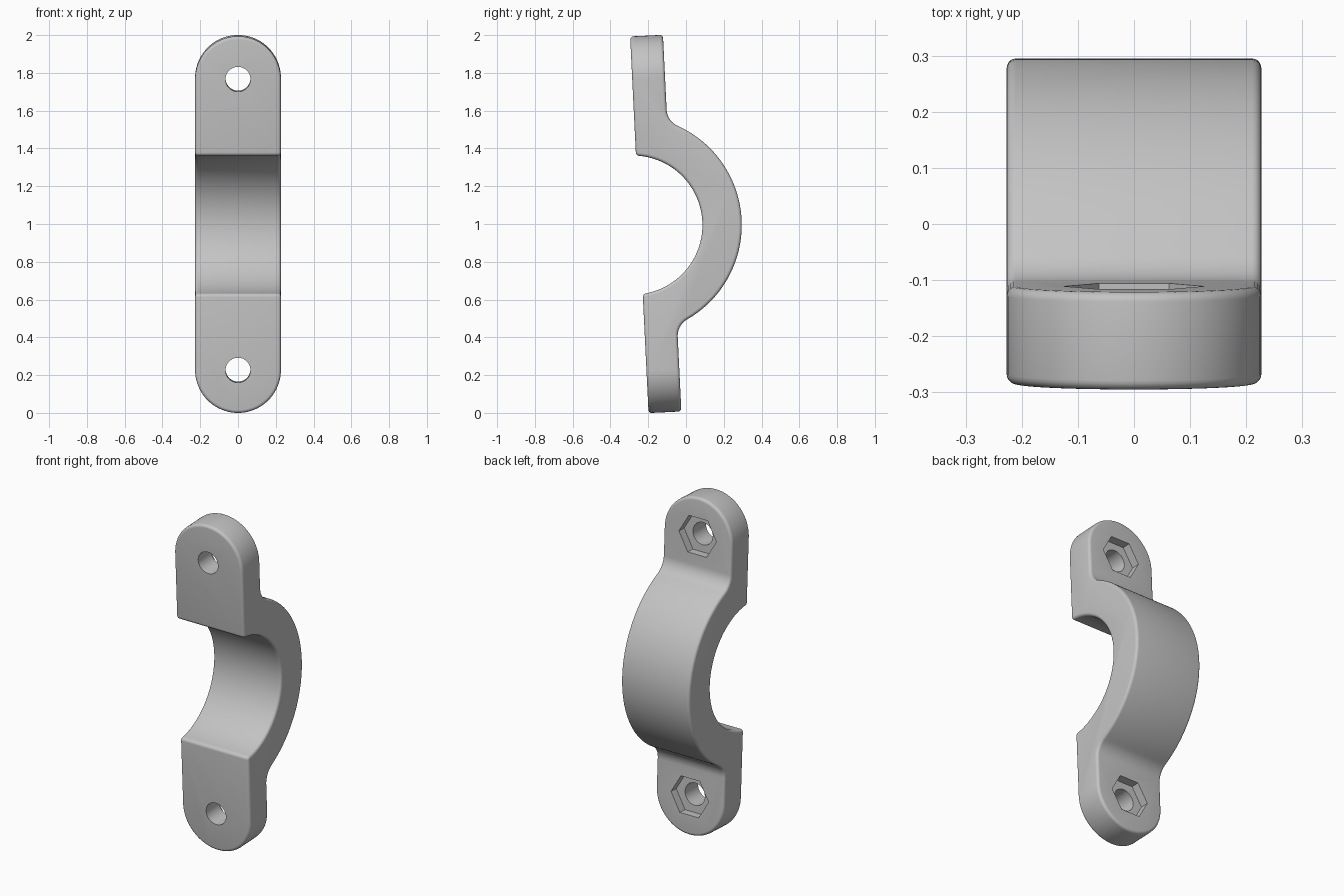
import bpy, bmesh
from math import sin, cos, pi, sqrt, atan2, asin, radians
from mathutils import Matrix, Vector

if "Cube" in bpy.data.objects:
    bpy.data.objects.remove(bpy.data.objects["Cube"], do_unlink=True)

# Main dimensions, measured from the axis of the clamped pipe
FACE, BACK = 0.034, 0.208       # front and back planes of the ears
INNER, OUTER = 0.368, 0.576     # band radii
LENGTH, WIDTH = 0.998, 0.227    # half sizes
FILLET, EDGE = 0.10, 0.028
HOLE_Z = LENGTH - WIDTH

grey = bpy.data.materials.new("light grey")
grey.use_nodes = True
colour = (0.55, 0.55, 0.55, 1)
grey.diffuse_color = colour
grey.node_tree.nodes["Principled BSDF"].inputs["Base Color"].default_value = colour


def arc(cx, cy, r, start, end, n):
    """Points along an arc, both ends included."""
    return [(cx + r * cos(start + (end - start) * i / n),
             cy + r * sin(start + (end - start) * i / n)) for i in range(n + 1)]


def prism(name, points, to_3d, depth):
    """Extrude a flat outline by a depth vector."""
    bm = bmesh.new()
    face = bm.faces.new([bm.verts.new(to_3d(a, b)) for a, b in points])
    new = bmesh.ops.extrude_face_region(bm, geom=[face])["geom"]
    verts = [v for v in new if isinstance(v, bmesh.types.BMVert)]
    bmesh.ops.translate(bm, verts=verts, vec=Vector(depth))
    bmesh.ops.recalc_face_normals(bm, faces=bm.faces)
    mesh = bpy.data.meshes.new(name)
    bm.to_mesh(mesh)
    bm.free()
    mesh.materials.append(grey)
    obj = bpy.data.objects.new(name, mesh)
    bpy.context.collection.objects.link(obj)
    return obj


def combine(target, tool, operation):
    """Apply a boolean and discard the tool."""
    mod = target.modifiers.new("cut", "BOOLEAN")
    mod.operation, mod.object, mod.solver = operation, tool, "EXACT"
    bpy.ops.object.modifier_apply(modifier=mod.name)
    bpy.data.objects.remove(tool, do_unlink=True)


# Side profile: ears joined by a half ring, with fillets behind the ears
fy = BACK + FILLET
fz = sqrt((OUTER + FILLET) ** 2 - fy ** 2)
turn = atan2(fz, fy)
inner_end = pi / 2 - asin(FACE / INNER)
over = LENGTH + 0.1
profile = [(FACE, -over), (BACK, -over)]
profile += arc(fy, -fz, FILLET, pi, pi - turn, 10)
profile += arc(0, 0, OUTER, -turn, turn, 64)[1:-1]
profile += arc(fy, fz, FILLET, pi + turn, pi, 10)
profile += [(BACK, over), (FACE, over)]
profile += arc(0, 0, INNER, inner_end, -inner_end, 64)
clamp = prism("clamp_half", profile, lambda y, z: (-0.3, y, z), (0.6, 0, 0))
bpy.context.view_layer.objects.active = clamp
clamp.select_set(True)

# Round-ended front outline
outline = arc(0, HOLE_Z, WIDTH, 0, pi, 40) + arc(0, -HOLE_Z, WIDTH, pi, 2 * pi, 40)
combine(clamp, prism("outline_tool", outline, lambda x, z: (x, -0.5, z), (0, 2, 0)), "INTERSECT")

# Rounded outer edges
bevel = clamp.modifiers.new("rounded edges", "BEVEL")
bevel.width, bevel.segments = EDGE, 5
bevel.limit_method, bevel.angle_limit = "ANGLE", radians(35)
bpy.ops.object.modifier_apply(modifier=bevel.name)

# Bolt holes and hexagonal nut pockets
for z0 in (HOLE_Z, -HOLE_Z):
    for radius, sides, start in ((0.066, 40, -0.2), (0.125, 6, BACK - 0.05)):
        ring = arc(0, z0, radius, 0, 2 * pi, sides)[:-1]
        tool = prism("hole_tool", ring, lambda x, z: (x, start, z), (0, 0.8, 0))
        combine(clamp, tool, "DIFFERENCE")

# Lean slightly forward, stand on the ground and centre
clamp.data.transform(Matrix.Rotation(radians(2.8), 4, "X"))
points = [v.co for v in clamp.data.vertices]
mid_y = (min(p.y for p in points) + max(p.y for p in points)) / 2
clamp.data.transform(Matrix.Translation((0, -mid_y, -min(p.z for p in points))))
bpy.ops.object.shade_smooth_by_angle(angle=radians(30))
